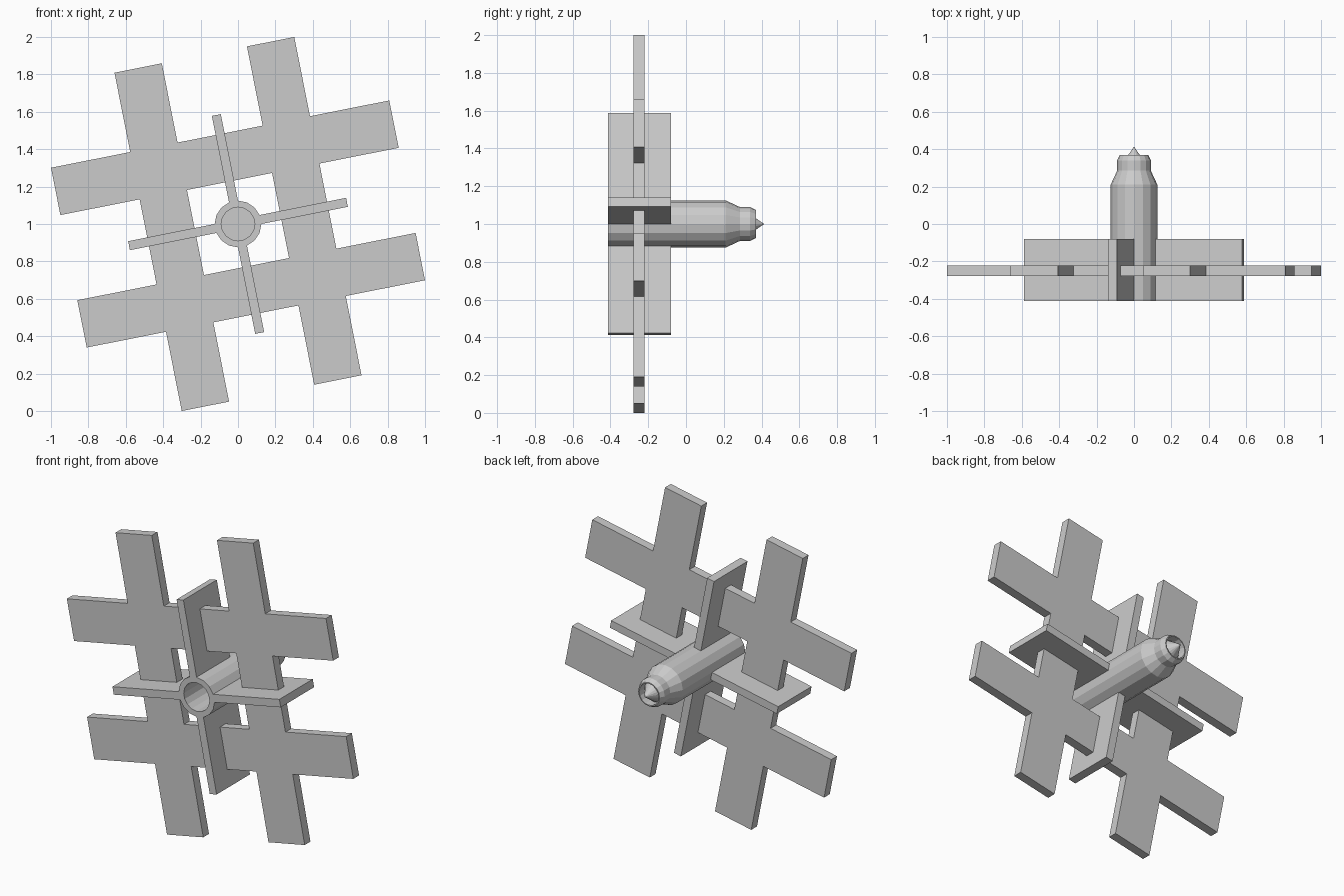
import bpy, bmesh, math
from mathutils import Matrix, Vector

if "Cube" in bpy.data.objects:
    bpy.data.objects.remove(bpy.data.objects["Cube"])

SIDES = 16
TILT = math.radians(180 / SIDES)      # fins grow from the flat faces of the body
CENTRE = Matrix.Translation((0, 0, 1))


def finish(name, bm, matrix):
    bmesh.ops.remove_doubles(bm, verts=bm.verts, dist=1e-5)
    bm.transform(matrix)
    bmesh.ops.recalc_face_normals(bm, faces=bm.faces)
    mesh = bpy.data.meshes.new(name)
    bm.to_mesh(mesh)
    bm.free()
    obj = bpy.data.objects.new(name, mesh)
    bpy.context.collection.objects.link(obj)
    return obj


def lathe(name, profile):
    """Spin (radius, y) points around the y axis."""
    bm = bmesh.new()
    verts = [bm.verts.new((r, y, 0)) for r, y in profile]
    edges = [bm.edges.new(pair) for pair in zip(verts, verts[1:])]
    bmesh.ops.spin(bm, geom=verts + edges, axis=(0, 1, 0), cent=(0, 0, 0),
                   angle=math.tau, steps=SIDES, use_duplicate=False)
    return finish(name, bm, CENTRE)


def turned(angle):
    return CENTRE @ Matrix.Rotation(-angle, 4, 'Y')


# Body: hollow tail tube, tapered shoulder, cupped nose with a pointed fuse
lathe("body", [(0, -0.08), (0.09, -0.08), (0.09, -0.413), (0.125, -0.413),
               (0.125, -0.08), (0.125, 0.21), (0.09, 0.285), (0.09, 0.34),
               (0.075, 0.37), (0.068, 0.37), (0.068, 0.315), (0, 0.414)])

# Four radial fins, each as wide as one face of the body
half = 0.125 * math.sin(TILT)
inner, outer = 0.12, 0.594
for k in range(4):
    bm = bmesh.new()
    bmesh.ops.create_cube(bm, size=1)
    bm.transform(Matrix.Translation(((inner + outer) / 2, -0.2465, 0))
                 @ Matrix.Diagonal((outer - inner, 0.333, 2 * half, 1)))
    finish(f"fin_{k + 1}", bm, turned(TILT + k * math.pi / 2))

# Flat lattice plate of crossing bars that runs through the fins
steps = [-0.922, -0.49, -0.232, 0.232, 0.49, 0.922]
bm = bmesh.new()
for i in range(5):
    for j in range(5):
        if i in (1, 3) or j in (1, 3):
            (a, b), (c, d) = steps[i:i + 2], steps[j:j + 2]
            bm.faces.new([bm.verts.new((x, -0.278, z))
                          for x, z in ((a, c), (b, c), (b, d), (a, d))])
bmesh.ops.remove_doubles(bm, verts=bm.verts, dist=1e-5)
result = bmesh.ops.extrude_face_region(bm, geom=bm.faces[:], use_keep_orig=True)
bmesh.ops.translate(bm, vec=Vector((0, 0.057, 0)),
                    verts=[g for g in result["geom"] if isinstance(g, bmesh.types.BMVert)])
finish("lattice_plate", bm, turned(TILT))
